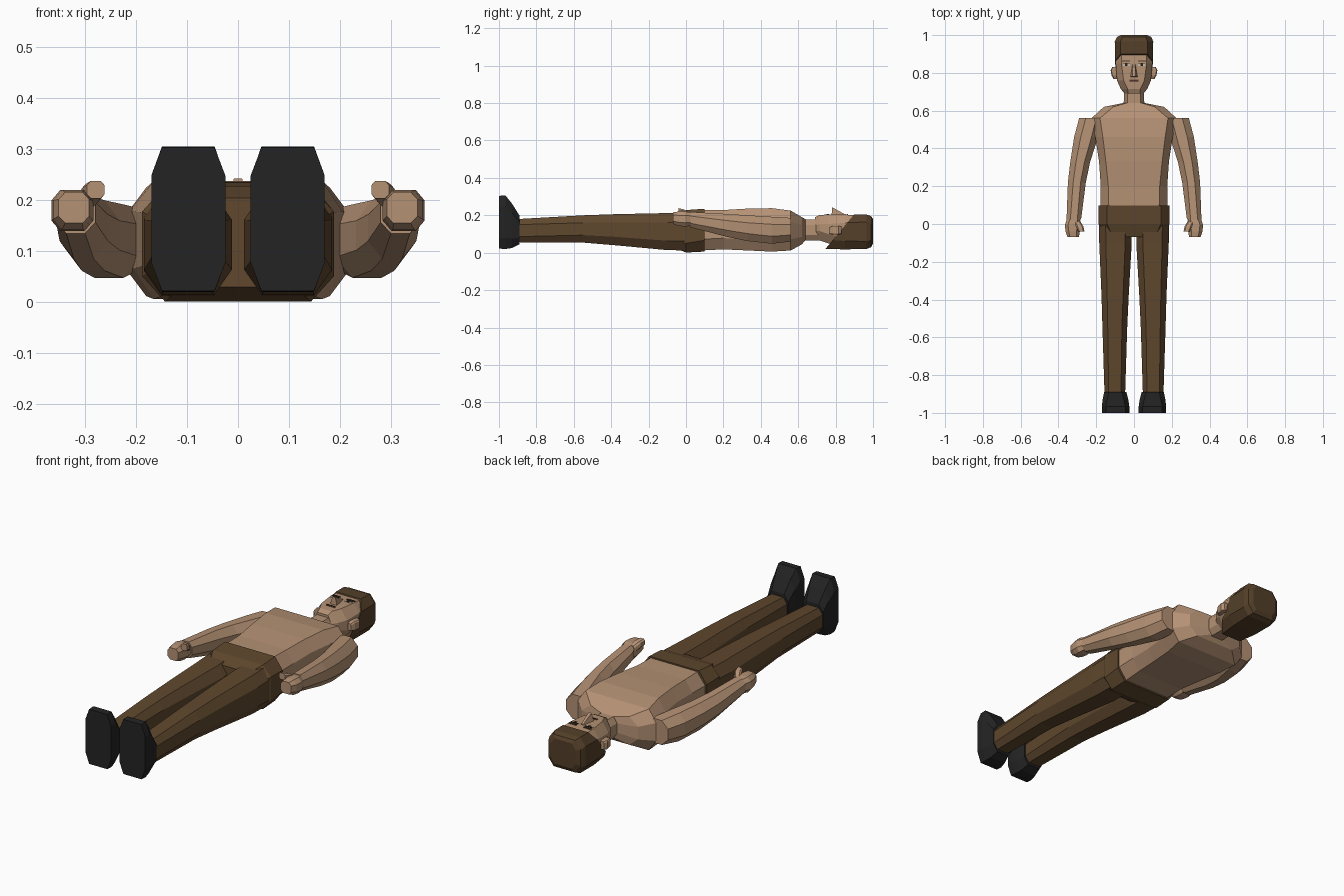
import bpy, bmesh
from mathutils import Vector


def material(name, rgb):
    m = bpy.data.materials.new(name)
    m.diffuse_color = (*rgb, 1)
    return m


SKIN = material("skin", (0.46, 0.285, 0.175))
CLOTH = material("brown_cloth", (0.115, 0.064, 0.027))
HAIR = material("brown_hair", (0.088, 0.05, 0.022))
SHOE = material("black_leather", (0.017, 0.017, 0.018))
DARK = material("dark_line", (0.03, 0.016, 0.008))
WHITE = material("eye_white", (0.55, 0.5, 0.45))
LIP = material("lips", (0.17, 0.075, 0.05))


def finish(name, bm, mat):
    bmesh.ops.recalc_face_normals(bm, faces=bm.faces)
    me = bpy.data.meshes.new(name)
    bm.to_mesh(me)
    bm.free()
    me.materials.append(mat)
    ob = bpy.data.objects.new(name, me)
    bpy.context.collection.objects.link(ob)
    return ob


def loft(name, mat, sections, sign=1, cut=None):
    """Skin eight-sided rings (y, x0, x1, z0, z1, chamfer_x, chamfer_z)."""
    bm = bmesh.new()
    rings = []
    for y, x0, x1, z0, z1, cx, cz in sections:
        pts = [(x0 + cx, z0), (x1 - cx, z0), (x1, z0 + cz), (x1, z1 - cz),
               (x1 - cx, z1), (x0 + cx, z1), (x0, z1 - cz), (x0, z0 + cz)]
        rings.append([bm.verts.new((sign * x, y, z)) for x, z in pts])
    for a, b in zip(rings, rings[1:]):
        for i in range(8):
            j = (i + 1) % 8
            bm.faces.new((a[i], a[j], b[j], b[i]))
    bm.faces.new(rings[0])
    bm.faces.new(rings[-1])
    if cut:
        geom = bm.verts[:] + bm.edges[:] + bm.faces[:]
        bmesh.ops.bisect_plane(bm, geom=geom, plane_co=cut[0], plane_no=cut[1],
                               clear_outer=True)
        bmesh.ops.holes_fill(bm, edges=[e for e in bm.edges if e.is_boundary])
    return finish(name, bm, mat)


def plate(name, mat, x, y, w, h, z, t=0.004):
    bm = bmesh.new()
    bmesh.ops.create_cube(bm, size=1)
    for v in bm.verts:
        v.co = Vector((x + v.co.x * w, y + v.co.y * h, z + v.co.z * t))
    return finish(name, bm, mat)


# bare torso and neck
loft("torso", SKIN, [
    (0.08, -0.178, 0.178, 0.012, 0.228, 0.045, 0.06),
    (0.20, -0.176, 0.176, 0.018, 0.228, 0.04, 0.06),
    (0.33, -0.185, 0.185, 0.012, 0.236, 0.036, 0.06),
    (0.46, -0.205, 0.205, 0.006, 0.238, 0.04, 0.06),
    (0.56, -0.225, 0.225, 0.012, 0.225, 0.045, 0.06),
    (0.62, -0.16, 0.16, 0.045, 0.19, 0.05, 0.04),
    (0.64, -0.06, 0.06, 0.07, 0.178, 0.02, 0.03)])
loft("neck", SKIN, [
    (0.62, -0.055, 0.055, 0.065, 0.178, 0.02, 0.03),
    (0.74, -0.052, 0.052, 0.065, 0.178, 0.02, 0.03)])

# trouser top
loft("trouser_hips", CLOTH, [
    (-0.07, -0.15, 0.15, 0.03, 0.205, 0.04, 0.05),
    (0.0, -0.188, 0.188, 0.001, 0.228, 0.045, 0.05),
    (0.098, -0.187, 0.187, 0.006, 0.235, 0.045, 0.06)])

# head, with the hair as a larger shell cut on a slant
loft("head", SKIN, [
    (0.69, -0.05, 0.05, 0.075, 0.19, 0.02, 0.04),
    (0.715, -0.07, 0.07, 0.065, 0.202, 0.036, 0.05),
    (0.76, -0.09, 0.09, 0.05, 0.204, 0.035, 0.05),
    (0.85, -0.097, 0.097, 0.035, 0.204, 0.03, 0.045),
    (0.94, -0.096, 0.096, 0.03, 0.198, 0.03, 0.04)])
loft("hair", HAIR, [
    (0.74, -0.086, 0.086, 0.02, 0.2, 0.03, 0.05),
    (0.85, -0.1, 0.1, 0.018, 0.206, 0.03, 0.045),
    (0.965, -0.102, 0.102, 0.02, 0.204, 0.03, 0.04),
    (0.99, -0.09, 0.092, 0.03, 0.195, 0.03, 0.04),
    (1.0, -0.07, 0.07, 0.05, 0.18, 0.02, 0.03)],
    cut=((0, 0.745, 0.02), (0, -0.186, 0.155)))

# nose wedge
bm = bmesh.new()
v = [bm.verts.new(p) for p in [(-0.02, 0.778, 0.2), (0.02, 0.778, 0.2),
                               (0.009, 0.845, 0.2), (-0.009, 0.845, 0.2),
                               (-0.008, 0.782, 0.243), (0.008, 0.782, 0.243),
                               (0.006, 0.845, 0.208), (-0.006, 0.845, 0.208)]]
for f in [(0, 1, 2, 3), (4, 5, 6, 7), (0, 1, 5, 4), (1, 2, 6, 5), (2, 3, 7, 6), (3, 0, 4, 7)]:
    bm.faces.new([v[i] for i in f])
finish("nose", bm, SKIN)
plate("mouth", LIP, 0, 0.758, 0.05, 0.012, 0.204)
plate("mouth_line", DARK, 0, 0.759, 0.05, 0.003, 0.206)

for s, side in ((-1, "left"), (1, "right")):
    # facial details
    plate(side + "_eye", WHITE, s * 0.04, 0.843, 0.036, 0.012, 0.204)
    plate(side + "_pupil", DARK, s * 0.04, 0.843, 0.013, 0.012, 0.206)
    plate(side + "_eyelid", DARK, s * 0.04, 0.85, 0.038, 0.003, 0.206)
    plate(side + "_brow", HAIR, s * 0.042, 0.863, 0.042, 0.007, 0.205)
    loft(side + "_ear", SKIN, [
        (0.768, 0.085, 0.108, 0.1, 0.135, 0.004, 0.006),
        (0.785, 0.085, 0.118, 0.098, 0.143, 0.004, 0.006),
        (0.815, 0.085, 0.124, 0.098, 0.143, 0.004, 0.006),
        (0.832, 0.085, 0.114, 0.1, 0.14, 0.004, 0.006)], s)

    # arm, hand and thumb
    loft(side + "_arm", SKIN, [
        (0.562, 0.165, 0.29, 0.06, 0.186, 0.035, 0.035),
        (0.46, 0.19, 0.317, 0.048, 0.192, 0.035, 0.04),
        (0.33, 0.232, 0.337, 0.062, 0.2, 0.03, 0.04),
        (0.22, 0.255, 0.35, 0.085, 0.207, 0.028, 0.035),
        (0.025, 0.28, 0.357, 0.135, 0.218, 0.02, 0.022)], s)
    loft(side + "_hand", SKIN, [
        (0.035, 0.285, 0.352, 0.145, 0.214, 0.015, 0.018),
        (-0.005, 0.284, 0.366, 0.14, 0.22, 0.017, 0.02),
        (-0.04, 0.287, 0.362, 0.143, 0.22, 0.017, 0.02),
        (-0.07, 0.292, 0.352, 0.155, 0.216, 0.013, 0.014)], s)
    loft(side + "_thumb", SKIN, [
        (0.015, 0.285, 0.318, 0.178, 0.214, 0.007, 0.008),
        (-0.012, 0.268, 0.306, 0.196, 0.232, 0.007, 0.008),
        (-0.04, 0.262, 0.296, 0.204, 0.238, 0.007, 0.008)], s)

    # trouser leg
    loft(side + "_trouser_leg", CLOTH, [
        (0.01, 0.015, 0.185, 0.012, 0.216, 0.035, 0.05),
        (-0.1, 0.012, 0.184, 0.014, 0.212, 0.035, 0.05),
        (-0.38, 0.028, 0.172, 0.04, 0.206, 0.03, 0.045),
        (-0.55, 0.036, 0.167, 0.054, 0.2, 0.028, 0.04),
        (-0.9, 0.047, 0.156, 0.056, 0.18, 0.022, 0.03)], s)

    # shoe with the sole facing forward
    loft(side + "_shoe", SHOE, [
        (-1.0, 0.025, 0.17, 0.022, 0.304, 0.021, 0.055),
        (-0.965, 0.025, 0.17, 0.02, 0.306, 0.021, 0.06),
        (-0.93, 0.03, 0.166, 0.025, 0.262, 0.024, 0.05),
        (-0.89, 0.04, 0.158, 0.045, 0.198, 0.024, 0.035)], s)
